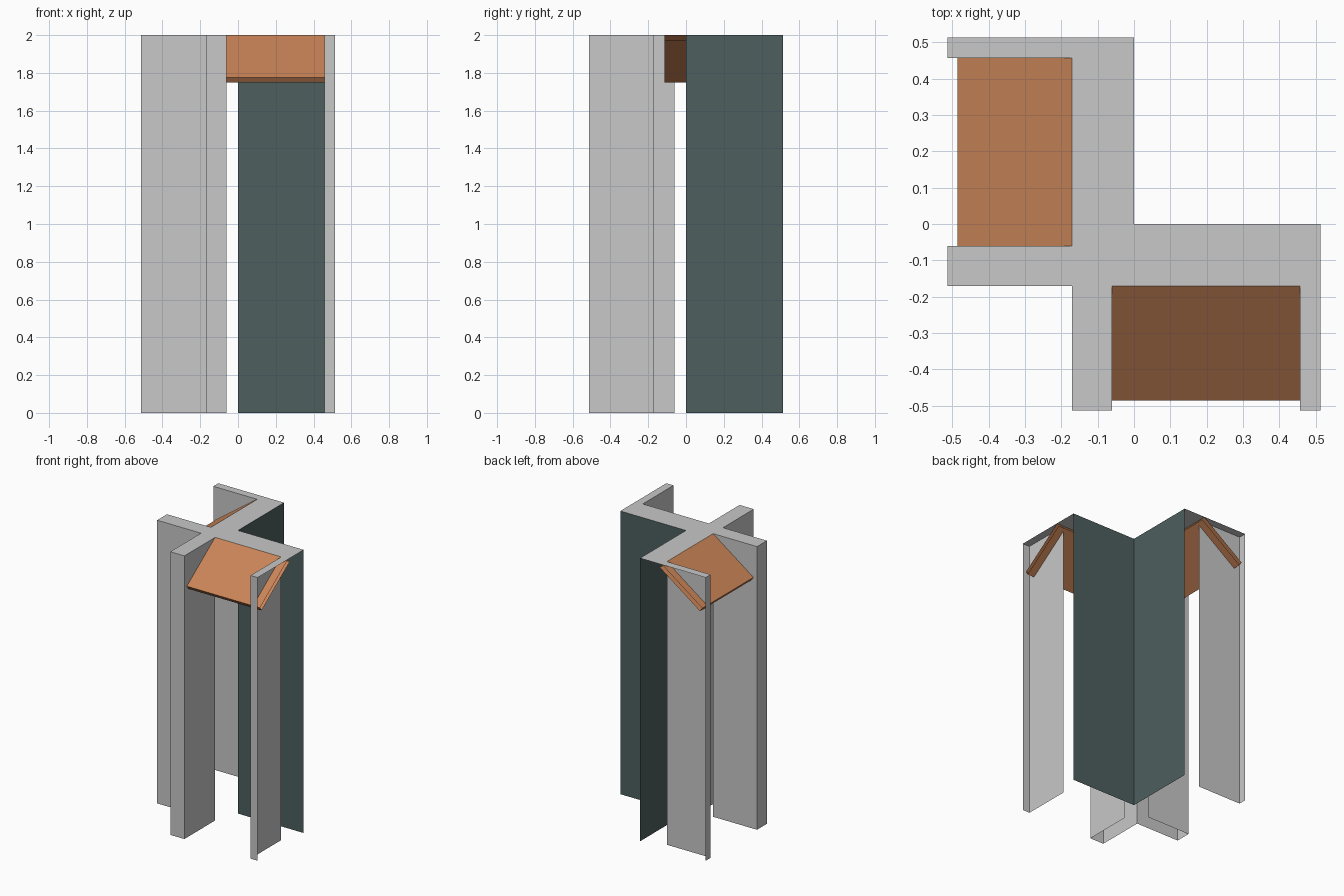
import bpy
import math
from mathutils import Vector

cube = bpy.data.objects.get("Cube")
if cube:
    bpy.data.objects.remove(cube, do_unlink=True)


def material(name, rgb):
    mat = bpy.data.materials.new(name)
    mat.use_nodes = True
    color = (*rgb, 1.0)
    mat.diffuse_color = color
    mat.node_tree.nodes["Principled BSDF"].inputs["Base Color"].default_value = color
    return mat


GREY = material("light_grey", (0.58, 0.58, 0.58))
ORANGE = material("terracotta", (0.58, 0.23, 0.095))
SLATE = material("dark_slate", (0.075, 0.112, 0.112))

HEIGHT = 2.0
OUT = 0.513             # outer limit of the plan
CORE = -0.17            # outer edge of the corner roof
POST_IN, FIN_IN = -0.06, 0.457


def build(name, verts, faces, mat, swapped=False):
    """Make a mesh object; swapped mirrors it across the x = y diagonal."""
    if swapped:
        verts = [(y, x, z) for x, y, z in verts]
        faces = [f[::-1] for f in faces]
    mesh = bpy.data.meshes.new(name)
    mesh.from_pydata(verts, [], faces)
    mesh.materials.append(mat)
    obj = bpy.data.objects.new(name, mesh)
    bpy.context.collection.objects.link(obj)
    return obj


def sheet(name, plan, mat, swapped, capped=True):
    """Full-height open sheet following a plan outline, with an optional flat top."""
    n = len(plan)
    verts = [(x, y, z) for z in (0.0, HEIGHT) for x, y in plan]
    faces = [(i, i + 1, n + i + 1, n + i) for i in range(n - 1)]
    if capped:
        if n == 3:      # complete the rectangle of a two-sided fin
            verts.append((plan[2][0], plan[0][1], HEIGHT))
            faces.append((n, n + 1, n + 2, n + 3))
        else:
            faces.append(tuple(range(n, 2 * n)))
    return build(name, verts, faces, mat, swapped)


# Flat L-shaped corner roof
roof = [(CORE, CORE), (OUT, CORE), (OUT, 0), (0, 0), (0, OUT), (CORE, OUT)]
build("corner_roof", [(x, y, HEIGHT) for x, y in roof], [tuple(range(6))], GREY)

# Awning section: a tilted hollow board with open ends
top = Vector((CORE, 2.0))
tip = Vector((-0.485, 1.775))
slope = (tip - top).normalized()
drop = Vector((-slope.y, slope.x)) * 0.031
section = [top, tip, tip + drop, top + drop]

for side, swapped in (("front", False), ("side", True)):
    # Inner dark wall
    sheet(side + "_inner_wall", [(OUT, 0), (0, 0)], SLATE, swapped, capped=False)
    # Thick hollow post beside the corner
    sheet(side + "_post", [(CORE, CORE), (CORE, -OUT), (POST_IN, -OUT),
                           (POST_IN, CORE)], GREY, swapped)
    # Thin end fin, open on its outer side
    sheet(side + "_end_fin", [(FIN_IN, CORE), (FIN_IN, -OUT), (OUT, -OUT)],
          GREY, swapped)
    # Sloping awning between post and fin
    verts = [(x, p.x, p.y) for x in (-0.115, OUT - 0.002) for p in section]
    faces = [(i, i + 1, i + 5, i + 4) for i in range(3)]
    build(side + "_awning", verts, faces, ORANGE, swapped)
